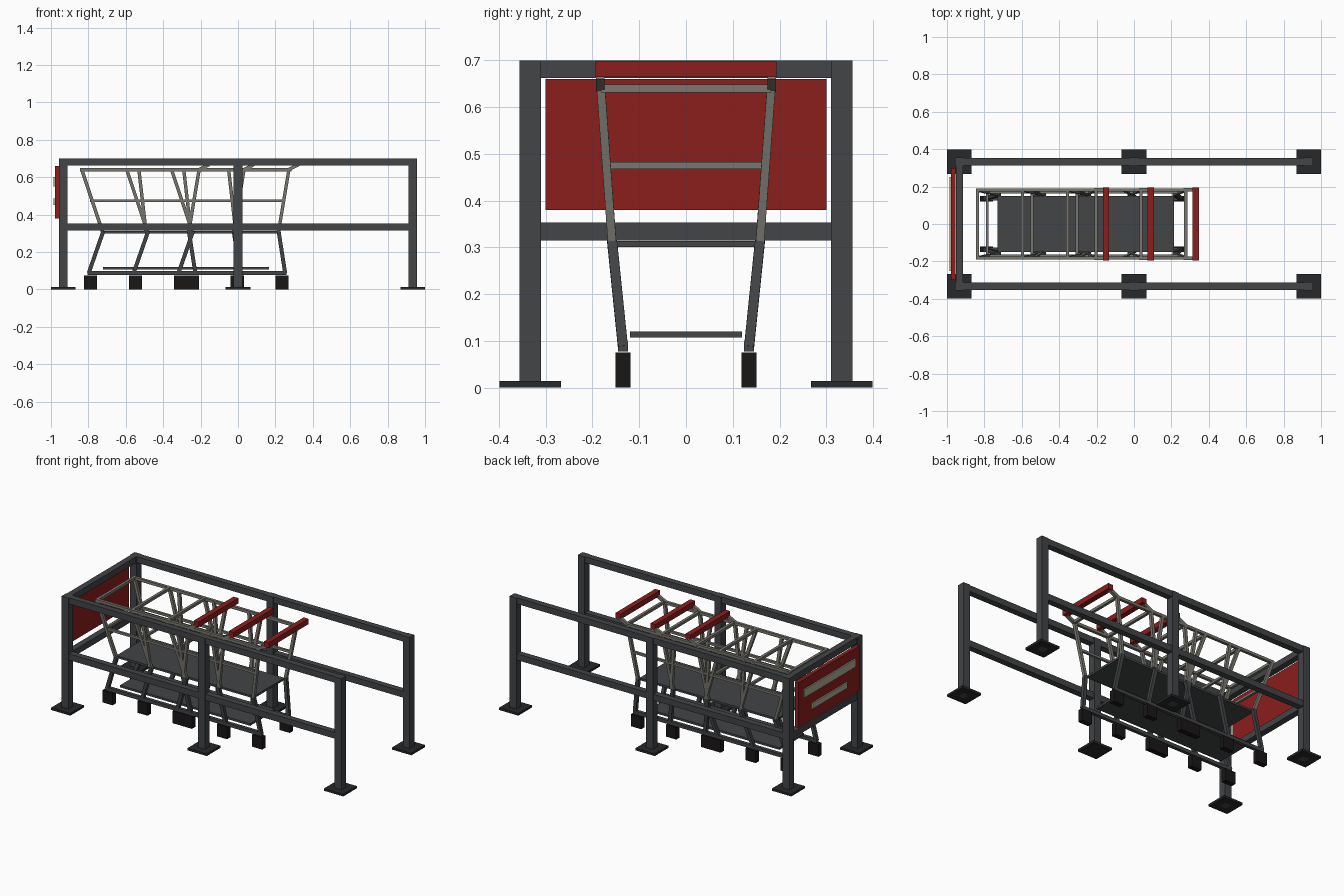
import bpy
from mathutils import Vector, Matrix

if "Cube" in bpy.data.objects:
    bpy.data.objects.remove(bpy.data.objects["Cube"])


def material(name, rgb):
    m = bpy.data.materials.new(name)
    m.diffuse_color = (*rgb, 1)
    m.use_nodes = True
    m.node_tree.nodes["Principled BSDF"].inputs["Base Color"].default_value = m.diffuse_color
    return m


STEEL = material("dark_steel", (0.055, 0.058, 0.062))
PLATE = material("base_black", (0.02, 0.021, 0.023))
WIRE = material("basket_metal", (0.19, 0.185, 0.16))
RUBBER = material("rubber", (0.01, 0.008, 0.008))
RED = material("red", (0.26, 0.013, 0.012))
CREAM = material("cream", (0.45, 0.42, 0.3))
CUBE_FACES = [(0, 1, 3, 2), (4, 6, 7, 5), (0, 4, 5, 1), (2, 3, 7, 6), (0, 2, 6, 4), (1, 5, 7, 3)]


def box(name, center, size, mat):
    mesh = bpy.data.meshes.new(name)
    verts = [(x * size[0] / 2, y * size[1] / 2, z * size[2] / 2)
             for x in (-1, 1) for y in (-1, 1) for z in (-1, 1)]
    mesh.from_pydata(verts, [], CUBE_FACES)
    mesh.materials.append(mat)
    ob = bpy.data.objects.new(name, mesh)
    ob.location = center
    bpy.context.collection.objects.link(ob)
    return ob


def bar(name, a, b, t, mat):
    """Square tube running from a to b."""
    a, b = Vector(a), Vector(b)
    d = (b - a).normalized()
    ref = Vector((1, 0, 0)) if abs(d.y) > 0.9 else Vector((0, 1, 0))
    u = ref.cross(d).normalized()
    v = d.cross(u)
    ob = box(name, (0, 0, 0), (t, t, (b - a).length), mat)
    ob.matrix_world = Matrix.Translation((a + b) / 2) @ Matrix((u, v, d)).transposed().to_4x4()
    return ob


# Shelter frame: posts, feet and side rails
PX, PY = 0.934, 0.333
for s in (-1, 1):
    for x in (-PX, 0, PX):
        box("post", (x, s * PY, 0.35), (0.046, 0.046, 0.70), STEEL)
        box("foot_plate", (x, s * PY, 0.007), (0.132, 0.132, 0.014), PLATE)
    for z in (0.334, 0.681):
        box("side_rail", (0, s * PY, z), (2 * PX + 0.04, 0.038, 0.038), STEEL)
for z in (0.334, 0.681):
    box("end_rail", (-PX, 0, z), (0.038, 2 * PY, 0.038), STEEL)

# End sign panel with two plain strips
box("sign_panel", (-0.967, 0, 0.52), (0.024, 0.60, 0.28), RED)
box("sign_strip_upper", (-0.982, 0, 0.575), (0.010, 0.50, 0.05), CREAM)
box("sign_strip_lower", (-0.982, 0, 0.468), (0.010, 0.34, 0.035), CREAM)


def cart(o):
    """One nested cart shifted by o along x."""
    TY, MY, BY, LY = 0.182, 0.17, 0.158, 0.135
    for s in (-1, 1):
        # Basket side
        bar("basket_rim", (o - 0.365, s * TY, 0.64), (o + 0.277, s * TY, 0.64), 0.017, WIRE)
        bar("basket_mid_rail", (o - 0.30, s * MY, 0.475), (o + 0.25, s * MY, 0.475), 0.014, WIRE)
        for top, bottom in ((-0.355, -0.245), (-0.05, -0.012), (0.272, 0.217)):
            bar("basket_upright", (o + top, s * TY, 0.64), (o + bottom, s * BY, 0.31), 0.018, WIRE)
        bar("handle_arm", (o + 0.27, s * 0.183, 0.64), (o + 0.325, s * 0.183, 0.668), 0.018, WIRE)
        # Chassis side
        bar("front_leg", (o - 0.24, s * BY, 0.312), (o - 0.318, s * LY, 0.088), 0.021, STEEL)
        bar("rear_leg", (o + 0.217, s * BY, 0.312), (o + 0.252, s * LY, 0.088), 0.021, STEEL)
        bar("chassis_rail", (o - 0.325, s * LY, 0.088), (o + 0.26, s * LY, 0.088), 0.021, STEEL)
        for x in (-0.308, 0.236):
            box("caster", (o + x, s * LY, 0.0375), (0.07, 0.032, 0.075), RUBBER)
    # Cross bars, trays and handle
    bar("front_rim", (o - 0.356, -TY, 0.64), (o - 0.356, TY, 0.64), 0.017, WIRE)
    bar("front_mid_bar", (o - 0.305, -MY, 0.475), (o - 0.305, MY, 0.475), 0.015, WIRE)
    bar("rear_rim", (o + 0.277, -TY, 0.64), (o + 0.277, TY, 0.64), 0.017, WIRE)
    box("basket_floor", (o - 0.018, 0, 0.307), (0.462, 0.30, 0.013), STEEL)
    box("lower_tray", (o - 0.038, 0, 0.114), (0.41, 0.24, 0.013), STEEL)
    box("handle", (o + 0.33, 0, 0.681), (0.033, 0.388, 0.033), RED)


for k in range(3):
    cart(-0.24 * k)
